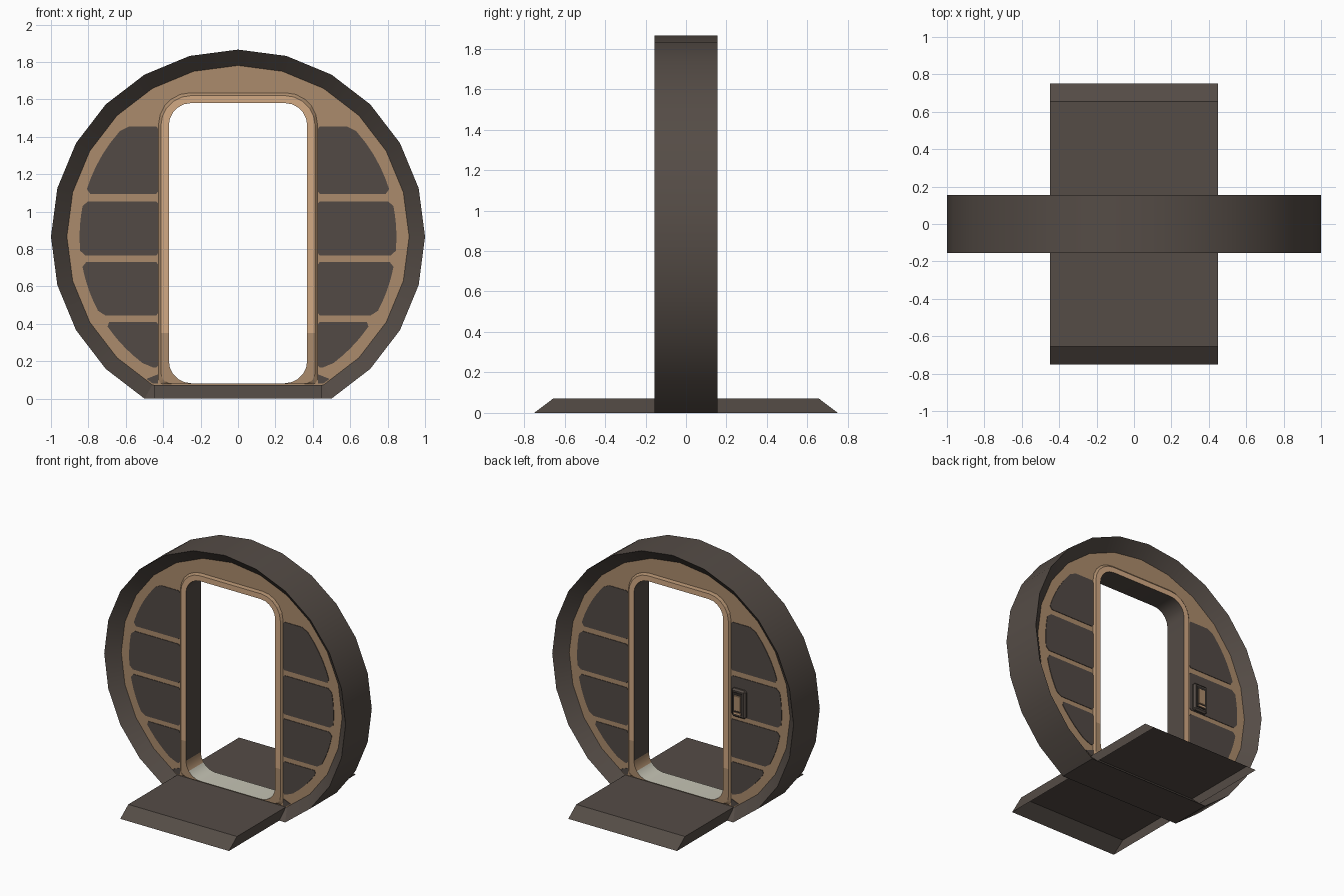
import bpy, bmesh, math
from mathutils import Vector

if "Cube" in bpy.data.objects:
    bpy.data.objects.remove(bpy.data.objects["Cube"])

CZ = 0.866          # centre height of the round gate
RIM, WALL, FRAME = 0.155, 0.075, 0.088   # half depths


def mat(name, rgb):
    m = bpy.data.materials.new(name)
    m.diffuse_color = (*rgb, 1)
    m.use_nodes = True
    m.node_tree.nodes["Principled BSDF"].inputs["Base Color"].default_value = m.diffuse_color
    return m


DARK = mat("dark brown metal", (0.090, 0.072, 0.061))
PANEL = mat("panel brown", (0.085, 0.068, 0.059))
TAN = mat("tan", (0.41, 0.26, 0.15))
LIGHT = mat("light tan", (0.65, 0.40, 0.23))
PALE = mat("pale floor", (0.56, 0.55, 0.46))
BLACK = mat("near black trim", (0.03, 0.025, 0.022))


def finish(name, bm, mats, want=None, index=None, smooth=False):
    """Orient faces along want(centre), colour by index(centre, normal), make object."""
    bm.normal_update()
    for f in bm.faces:
        c = f.calc_center_median()
        if want and f.normal.dot(want(c)) < 0:
            f.normal_flip()
        if index:
            f.material_index = index(c)
    me = bpy.data.meshes.new(name)
    bm.to_mesh(me)
    bm.free()
    for m in mats:
        me.materials.append(m)
    ob = bpy.data.objects.new(name, me)
    bpy.context.collection.objects.link(ob)
    if smooth:
        bpy.ops.object.select_all(action='DESELECT')
        ob.select_set(True)
        bpy.context.view_layer.objects.active = ob
        bpy.ops.object.shade_smooth_by_angle(angle=math.radians(25))
    return ob


def strips(bm, loops):
    """Join closed loops of (x, y, z) points with quads."""
    rows = [[bm.verts.new(p) for p in lp] for lp in loops]
    for a, b in zip(rows, rows[1:]):
        n = len(a)
        for i in range(n):
            j = (i + 1) % n
            bm.faces.new((a[i], a[j], b[j], b[i]))


def gate_loop(r, y):
    """24-sided circle whose lower four sides are replaced by one flat side."""
    return [(r * math.cos(math.radians(a)), y, CZ + r * math.sin(math.radians(a)))
            for a in range(-60, 241, 15)]


def door_loop(w, z0, z1, rb, rt, y):
    """Rounded doorway outline, with an extra point on each side at z = 0.35."""
    pts = []
    for cx, cz, r, start in ((w - rb, z0 + rb, rb, -90), (w - rt, z1 - rt, rt, 0),
                             (-w + rt, z1 - rt, rt, 90), (-w + rb, z0 + rb, rb, 180)):
        if start == 0:
            pts.append((w, y, 0.35))
        if start == 180:
            pts.append((-w, y, 0.35))
        for k in range(6):
            a = math.radians(start + 18 * k)
            pts.append((cx + r * math.cos(a), y, cz + r * math.sin(a)))
    return pts


def outer_door(y):
    return door_loop(0.425, 0.077, 1.635, 0.03, 0.17, y)


# Round rim with inward sloping faces
bm = bmesh.new()
strips(bm, [gate_loop(0.915, -WALL), gate_loop(1, -RIM), gate_loop(1, RIM), gate_loop(0.915, WALL)])
finish("round_rim", bm, [DARK], smooth=True,
       want=lambda c: Vector((c.x, 0, c.z - CZ)) if abs(c.y) < 0.05 else Vector((0, c.y, 0)))

# Front and back walls with the doorway left open
for name, s in (("front_wall", -1), ("back_wall", 1)):
    bm = bmesh.new()
    for lp in (gate_loop(0.915, s * WALL), outer_door(s * WALL)):
        vs = [bm.verts.new(p) for p in lp]
        for i in range(len(vs)):
            bm.edges.new((vs[i - 1], vs[i]))
    bmesh.ops.triangle_fill(bm, use_beauty=True, edges=bm.edges[:])
    finish(name, bm, [TAN], want=lambda c: Vector((0, c.y, 0)))

# Door frame: sloped edge and raised face on both sides
for name, s in (("front_door_frame", -1), ("back_door_frame", 1)):
    bm = bmesh.new()
    strips(bm, [outer_door(s * WALL),
                door_loop(0.412, 0.079, 1.62, 0.06, 0.16, s * FRAME),
                door_loop(0.37, 0.082, 1.58, 0.12, 0.12, s * FRAME)])
    finish(name, bm, [LIGHT, TAN], want=lambda c: Vector((0, c.y, 0)),
           index=lambda c: int(c.z < 0.35 or abs(c.y) < 0.084))

# Door lining: dark sides, tan lower corners, pale floor
bm = bmesh.new()
strips(bm, [door_loop(0.37, 0.082, 1.58, 0.12, 0.12, y) for y in (-FRAME, FRAME)])
finish("door_lining", bm, [DARK, TAN, PALE], smooth=True,
       want=lambda c: Vector((-c.x, 0, CZ - c.z)),
       index=lambda c: 2 if c.z < 0.13 else 1 if c.z < 0.2 else 0)


# Dark wall panels, four per side, front and back
def edge_x(z):
    return math.sqrt(0.847 ** 2 - (z - CZ) ** 2)


def plate(name, pts, s, material):
    bm = bmesh.new()
    f = bm.faces.new([bm.verts.new((x, s * WALL, z)) for x, z in pts])
    r = bmesh.ops.extrude_face_region(bm, geom=[f])
    for v in r["geom"]:
        if isinstance(v, bmesh.types.BMVert):
            v.co.y += s * 0.004
    bmesh.ops.recalc_face_normals(bm, faces=bm.faces[:])
    finish(name, bm, [material])


for s, face in ((-1, "front"), (1, "back")):
    for m, side in ((-1, "left"), (1, "right")):
        for n, (z0, z1) in enumerate(((0.165, 0.41), (0.445, 0.73), (0.765, 1.055), (1.095, 1.455))):
            e = 0.025
            pts = [(0.427, z0 + e / 2), (0.437, z0), (edge_x(z0) - e, z0)]
            pts += [(edge_x(z), z) for z in (z0 + e + (z1 - z0 - 2 * e) * k / 5 for k in range(6))]
            pts += [(edge_x(z1) - e, z1), (0.437, z1), (0.427, z1 - e / 2)]
            plate(f"{face}_{side}_panel_{n + 1}", [(m * x, z) for x, z in pts], s, PANEL)
        plate(f"{face}_{side}_foot_panel",
              [(m * x, z) for x, z in ((0.427, 0.08), (0.455, 0.08), (0.49, 0.105), (0.427, 0.13))],
              s, PANEL)

# Floor ramp: open underneath, sloped at both ends
bm = bmesh.new()
rows = [[bm.verts.new((x, y, z)) for y, z in ((-0.75, 0), (-0.655, 0.072), (0.655, 0.072), (0.75, 0))]
        for x in (-0.45, 0.45)]
for i in range(3):
    bm.faces.new((rows[0][i], rows[0][i + 1], rows[1][i + 1], rows[1][i]))
for r in rows:
    bm.faces.new(r)
finish("floor_ramp", bm, [DARK], want=lambda c: c - Vector((0, 0, 0.03)))


# Control box on the back wall
def box(name, size, y, z, material, bevel):
    bm = bmesh.new()
    bmesh.ops.create_cube(bm, size=1)
    for v in bm.verts:
        v.co = Vector((v.co.x * size[0] - 0.505, v.co.y * size[1] + y, v.co.z * size[2] + z))
    if bevel:
        bmesh.ops.bevel(bm, geom=bm.edges[:], offset=bevel, segments=1, affect='EDGES')
    finish(name, bm, [material])


box("control_box", (0.115, 0.036, 0.21), 0.09, 0.87, DARK, 0.012)
box("control_recess", (0.08, 0.008, 0.165), 0.108, 0.87, BLACK, 0)
box("control_plate", (0.052, 0.012, 0.115), 0.112, 0.875, TAN, 0.003)
box("control_bar", (0.055, 0.012, 0.012), 0.112, 0.8, LIGHT, 0)
